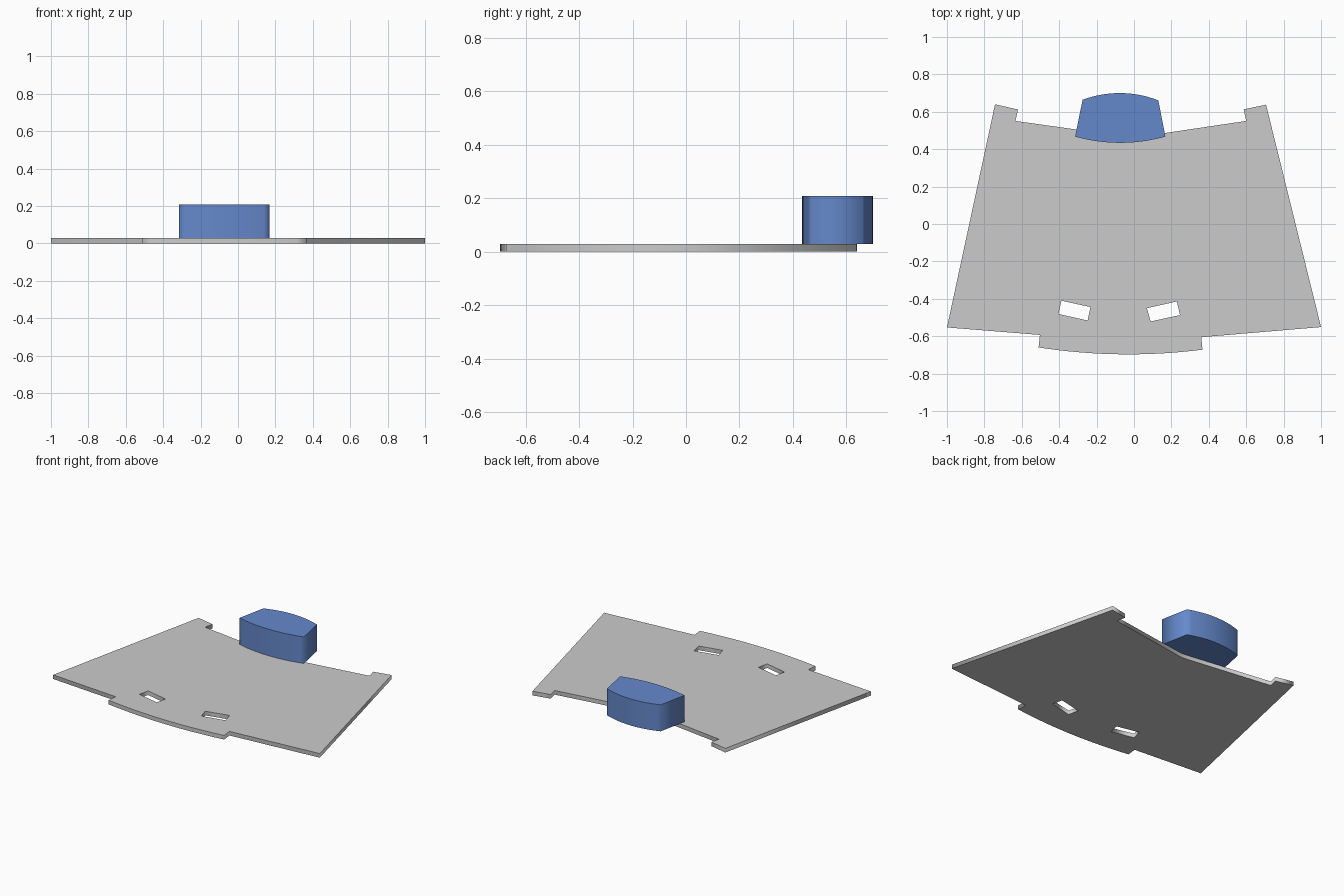
import bpy
from mathutils import Vector

if "Cube" in bpy.data.objects:
    bpy.data.objects.remove(bpy.data.objects["Cube"])


def arc(a, m, b, n=16):
    """Points of the circular arc from a through m to b."""
    a, m, b = Vector(a), Vector(m), Vector(b)
    d = 2 * (a.x * (m.y - b.y) + m.x * (b.y - a.y) + b.x * (a.y - m.y))
    aa, mm, bb = a.dot(a), m.dot(m), b.dot(b)
    c = Vector(((aa * (m.y - b.y) + mm * (b.y - a.y) + bb * (a.y - m.y)) / d,
                (aa * (b.x - m.x) + mm * (a.x - b.x) + bb * (m.x - a.x)) / d))
    total = (a - c).angle_signed(b - c)
    # angle_signed is clockwise-positive; step round the centre
    from mathutils import Matrix
    return [c + Matrix.Rotation(-total * i / n, 2) @ (a - c) for i in range(n + 1)]


def slab(name, loops, z0, z1):
    """Extruded flat profile; loops after the first are holes."""
    cu = bpy.data.curves.new(name, 'CURVE')
    cu.dimensions = '2D'
    cu.fill_mode = 'BOTH'
    cu.extrude = (z1 - z0) / 2
    for loop in loops:
        sp = cu.splines.new('POLY')
        sp.points.add(len(loop) - 1)
        for p, co in zip(sp.points, loop):
            p.co = (co[0], co[1], 0, 1)
        sp.use_cyclic_u = True
    ob = bpy.data.objects.new(name, cu)
    bpy.context.collection.objects.link(ob)
    ob.location.z = (z0 + z1) / 2
    bpy.ops.object.select_all(action='DESELECT')
    ob.select_set(True)
    bpy.context.view_layer.objects.active = ob
    bpy.ops.object.convert(target='MESH')
    return bpy.context.object


# Base plate with notched edges, bowed front lip and two slots
outline = [(-1, -.553), (-.503, -.593), (-.51, -.66)]
outline += arc((-.51, -.66), (-.03, -.697), (.366, -.672))[1:]
outline += [(.36, -.605), (1, -.551), (.706, .638), (.586, .613), (.6, .551),
            (.035, .467), (0, .464), (-.035, .467),
            (-.634, .551), (-.62, .612), (-.743, .64)]
slots = [[(-.388, -.41), (-.233, -.444), (-.248, -.516), (-.404, -.481)],
         [(.069, -.45), (.229, -.414), (.246, -.487), (.089, -.521)]]
slab("base_plate", [outline] + slots, 0, .028)

# Raised block with bowed front and back
block_profile = arc((-.315, .467), (-.073, .434), (.168, .467))
block_profile += arc((.13, .661), (-.076, .7), (-.275, .664))
block = slab("raised_block", [block_profile], .028, .208)
mat = bpy.data.materials.new("blue")
mat.diffuse_color = (.13, .25, .6, 1)
mat.use_nodes = True
mat.node_tree.nodes["Principled BSDF"].inputs["Base Color"].default_value = mat.diffuse_color
block.data.materials.append(mat)
